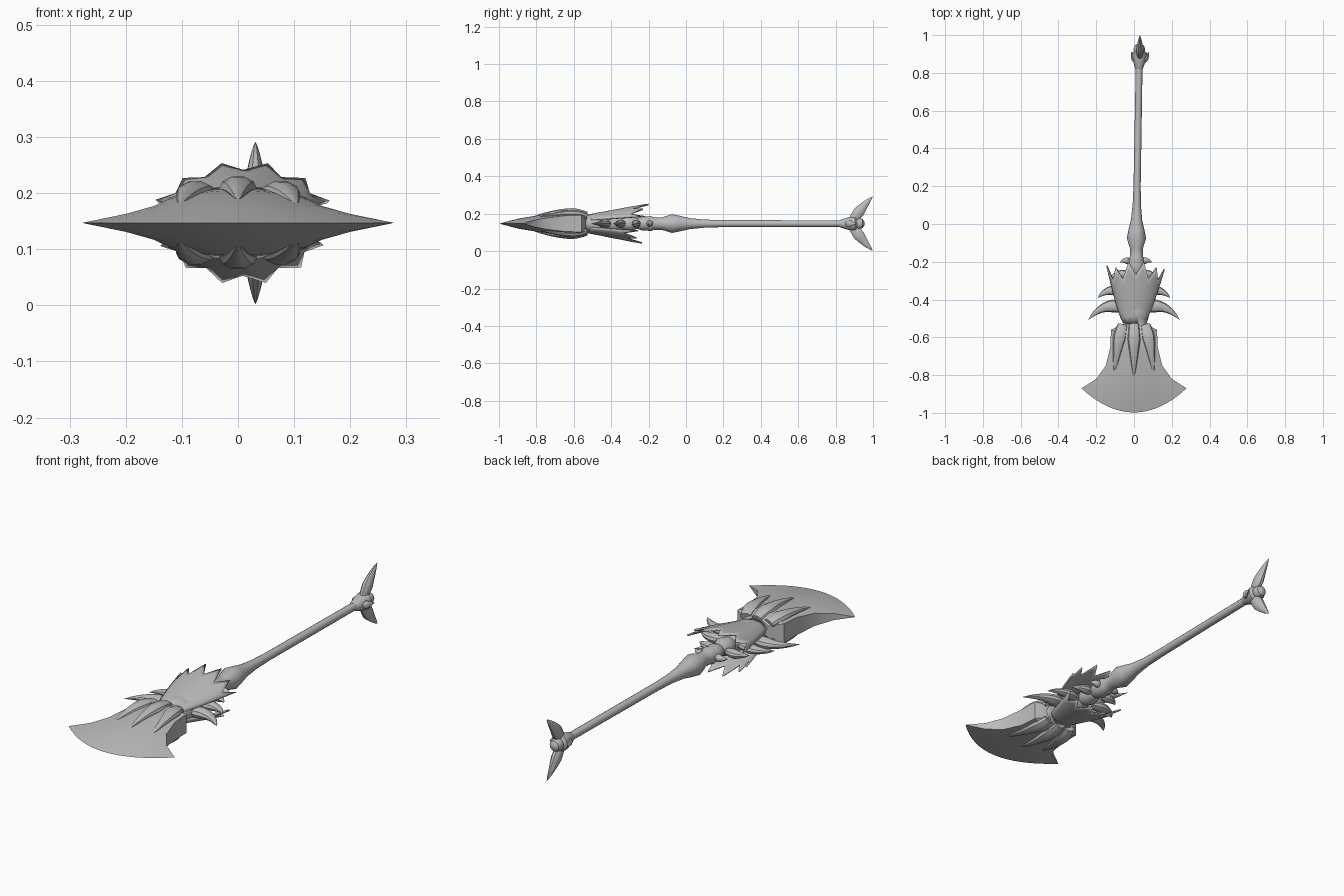
import bpy, math
from mathutils import Vector

if "Cube" in bpy.data.objects:
    bpy.data.objects.remove(bpy.data.objects["Cube"])

ZC = 0.147  # height of the long axis
steel = bpy.data.materials.new("grey_metal")
steel.diffuse_color = (0.5, 0.5, 0.5, 1)
steel.use_nodes = True
steel.node_tree.nodes["Principled BSDF"].inputs["Base Color"].default_value = steel.diffuse_color


def make(name, verts, faces, angle=35, thick=0):
    me = bpy.data.meshes.new(name)
    me.from_pydata([tuple(v) for v in verts], [], faces)
    me.materials.append(steel)
    ob = bpy.data.objects.new(name, me)
    bpy.context.collection.objects.link(ob)
    bpy.ops.object.select_all(action='DESELECT')
    ob.select_set(True)
    bpy.context.view_layer.objects.active = ob
    bpy.ops.object.mode_set(mode='EDIT')
    bpy.ops.mesh.select_all(action='SELECT')
    bpy.ops.mesh.remove_doubles(threshold=0.0002)
    bpy.ops.mesh.normals_make_consistent(inside=False)
    bpy.ops.object.mode_set(mode='OBJECT')
    if thick:
        mod = ob.modifiers.new("thickness", 'SOLIDIFY')
        mod.thickness = thick
        mod.offset = 0
    bpy.ops.object.shade_smooth_by_angle(angle=math.radians(angle))
    return ob


def sweep(name, path, sizes, side=(1, 0, 0), n=12, angle=35):
    """Elliptical tube along a path; sizes = (half width along side, half height)."""
    path = [Vector(p) for p in path]
    verts, faces = [], []
    for i, p in enumerate(path):
        t = (path[min(i + 1, len(path) - 1)] - path[max(i - 1, 0)]).normalized()
        s = Vector(side)
        s = (s - t * s.dot(t)).normalized()
        u = t.cross(s)
        w, h = sizes[i]
        for k in range(n):
            a = 2 * math.pi * k / n
            verts.append(p + s * (w * math.cos(a)) + u * (h * math.sin(a)))
    for i in range(len(path) - 1):
        for k in range(n):
            k2 = (k + 1) % n
            faces.append((i * n + k, i * n + k2, i * n + n + k2, i * n + n + k))
    faces.append(tuple(range(n)))
    if sizes[-1][0] > 0.001:
        faces.append(tuple(range(len(verts) - n, len(verts))))
    return make(name, verts, faces, angle)


def horn(name, p0, p1, p2, w, h, side=(1, 0, 0), start=0.75, n=10):
    """Curved spike: quadratic path, swelling a little, then running to a point."""
    p0, p1, p2 = Vector(p0), Vector(p1), Vector(p2)
    path, sizes = [], []
    for i in range(10):
        t = i / 9
        path.append(p0 * (1 - t) ** 2 + p1 * 2 * t * (1 - t) + p2 * t * t)
        r = start + (1 - start) * t / 0.3 if t < 0.3 else ((1 - t) / 0.7) ** 0.8
        sizes.append((w * r, h * r))
    sweep(name, path, sizes, side, n)


def lathe(name, profile, n=14, flat=1.0):
    """Turned part along y; the axis drifts slightly in x."""
    sweep(name, [(0.013 + 0.017 * max(y, 0), y, ZC) for y, r in profile],
          [(r, r * flat) for y, r in profile], n=n)


# Blade: rows run from the neck to the cutting edge
# (flank x, flank y, centre y, flank half thickness, centre half thickness)
rows = [(0.06, -0.53, -0.53, 0.03, 0.05), (0.122, -0.56, -0.58, 0.045, 0.065),
        (0.125, -0.65, -0.68, 0.042, 0.058), (0.15, -0.75, -0.80, 0.030, 0.043),
        (0.20, -0.82, -0.90, 0.016, 0.026), (0.278, -0.87, -0.998, 0, 0)]
N = 16
verts, faces = [], []
for sgn in (1, -1):
    for fx, fy, cy, hf, hc in rows:
        for j in range(N + 1):
            u = 2 * j / N - 1
            h = hf + (hc - hf) * (1 - u * u)
            verts.append((fx * u, cy + (fy - cy) * u * u, ZC + sgn * h))
W, S = N + 1, (N + 1) * len(rows)
for i in range(len(rows) - 1):
    for j in range(N):
        a = i * W + j
        faces += [(a, a + 1, a + W + 1, a + W), (a + S, a + S + W, a + S + W + 1, a + S + 1)]
    for j in (0, N):
        a = i * W + j
        if i < len(rows) - 2:
            faces.append((a, a + W, a + S + W, a + S))
        else:
            faces.append((a, a + W, a + S))
for j in range(N):
    faces.append((j, j + 1, j + 1 + S, j + S))
make("blade", verts, faces, 30)

# Claws gripping both faces of the blade
for s, tag in ((1, "top"), (-1, "bottom")):
    horn(f"middle_claw_{tag}", (0, -0.53, ZC + s * 0.045), (0, -0.64, ZC + s * 0.078),
         (0, -0.82, ZC + s * 0.038), 0.036, 0.026)
    for m in (1, -1):
        horn(f"side_claw_{tag}", (m * 0.06, -0.535, ZC + s * 0.04),
             (m * 0.085, -0.62, ZC + s * 0.07), (m * 0.105, -0.80, ZC + s * 0.030), 0.036, 0.024)

# Neck and knuckled spine hidden between the hoods
lathe("neck_collar", [(-0.56, 0.05), (-0.54, 0.062), (-0.52, 0.056), (-0.50, 0.062),
                      (-0.46, 0.075), (-0.40, 0.06)], flat=0.85)
lathe("spine", [(-0.42, 0.05), (-0.38, 0.055), (-0.34, 0.035), (-0.30, 0.047), (-0.26, 0.032),
                (-0.235, 0.042), (-0.20, 0.042), (-0.18, 0.034)], flat=0.9)

# Jagged leaf hoods, above and below
NOTCH = [-0.22, -0.30, -0.23, -0.29, -0.20, -0.27, -0.20, -0.29, -0.23, -0.30, -0.24]
ROWS = 8
for s, tag, shift in ((1, "upper", 0), (-1, "lower", -0.035)):
    verts, faces = [], []
    cols = len(NOTCH)
    for i in range(ROWS + 1):
        for j, end in enumerate(NOTCH):
            v = i / ROWS
            y = -0.525 + v * (end + shift + 0.525)
            q = (y + 0.525) / 0.325
            rx = 0.058 + 0.125 * q ** 0.8 - 0.01 * q
            rz = 0.048 + 0.062 * math.sin(min(q * 1.3, 1.3)) - 0.02 * (1 - q) * q
            if s < 0:
                rz *= 1.06
            rz *= 0.93 + 0.05 * (j % 2 == 0) * q
            a = math.radians(22 + 136 * j / (cols - 1))
            verts.append((0.012 * q - rx * math.cos(a), y, ZC + s * rz * math.sin(a)))
    for i in range(ROWS):
        for j in range(cols - 1):
            a = i * cols + j
            faces.append((a, a + 1, a + cols + 1, a + cols))
    make(f"{tag}_hood", verts, faces, 28, 0.008)

# Side horns, shrinking towards the handle
for m in (1, -1):
    horn("large_horn", (m * 0.05, -0.45, ZC), (m * 0.15, -0.40, ZC), (m * 0.243, -0.508, ZC),
         0.035, 0.026, side=(0, 1, 0))
    horn("middle_horn", (m * 0.04, -0.36, ZC), (m * 0.14, -0.33, ZC), (m * 0.192, -0.392, ZC),
         0.030, 0.022, side=(0, 1, 0))
    horn("small_horn", (m * 0.03, -0.27, ZC), (m * 0.09, -0.255, ZC), (m * 0.13, -0.29, ZC),
         0.024, 0.022, side=(0, 1, 0))
    horn("tiny_horn", (0.01 + m * 0.03, -0.20, ZC), (0.01 + m * 0.06, -0.185, ZC),
         (0.01 + m * 0.085, -0.205, ZC), 0.018, 0.018, side=(0, 1, 0))

# Handle with swollen grip
lathe("handle", [(-0.215, 0.036), (-0.19, 0.042), (-0.17, 0.034), (-0.13, 0.034), (-0.075, 0.051),
                 (-0.03, 0.042), (0.02, 0.030), (0.10, 0.022), (0.20, 0.019), (0.84, 0.018)])

# Pommel: flared cup, ball, two long curved prongs and two small side thorns
lathe("pommel_cup", [(0.82, 0.019), (0.84, 0.026), (0.88, 0.038), (0.905, 0.040), (0.915, 0.030)])
lathe("pommel_ball", [(0.895, 0.012), (0.905, 0.026), (0.925, 0.031), (0.945, 0.024), (0.955, 0.008)])
PX = 0.031
for s, tag in ((1, "top"), (-1, "bottom")):
    horn(f"pommel_prong_{tag}", (PX, 0.89, ZC + s * 0.015), (PX, 0.945, ZC + s * 0.095),
         (PX, 0.999, ZC + s * 0.145), 0.021, 0.032)
    horn(f"pommel_thorn_{tag}", (PX + s * 0.02, 0.86, ZC), (PX + s * 0.04, 0.88, ZC),
         (PX + s * 0.046, 0.912, ZC), 0.014, 0.02, side=(1, 0, 0))
